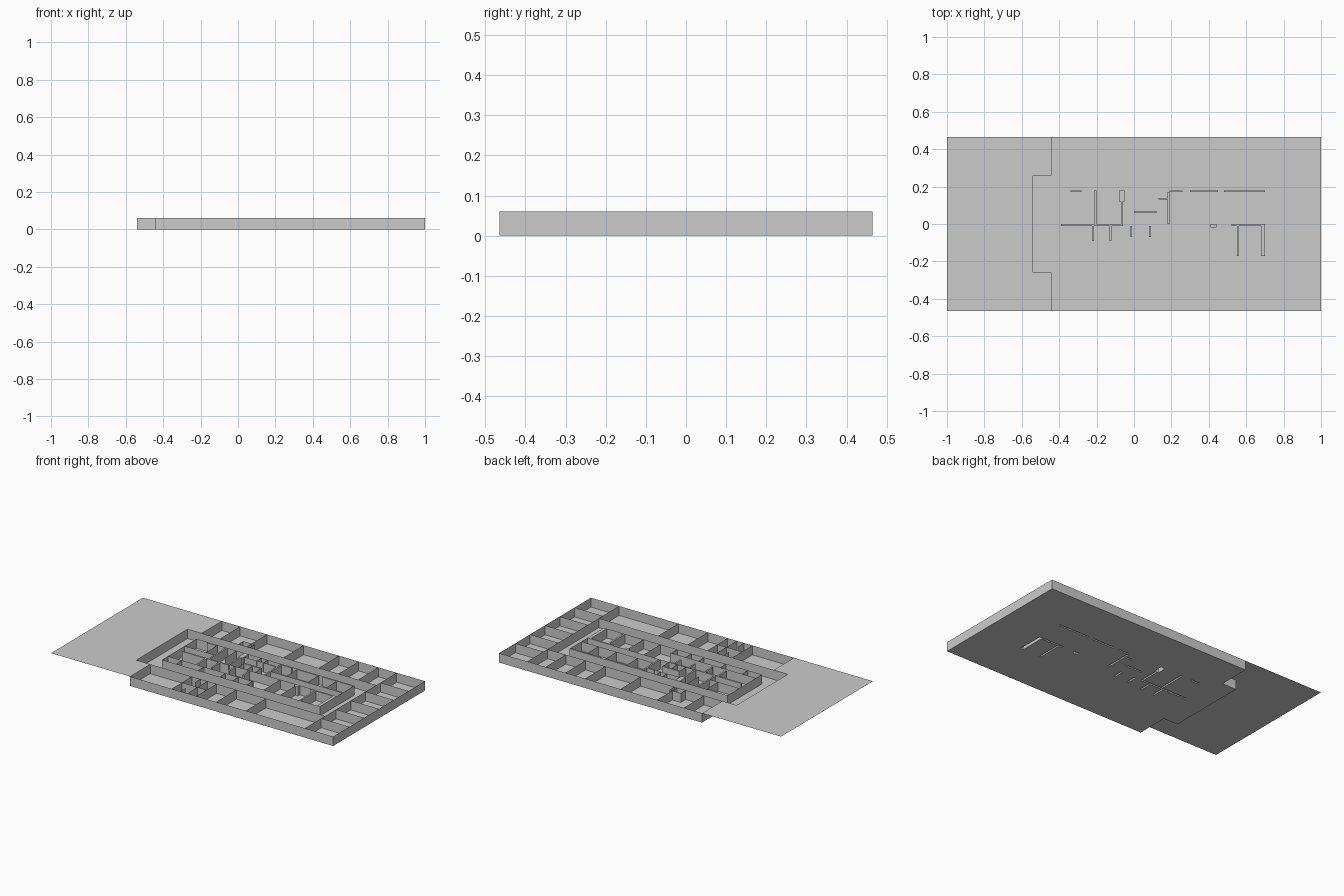
import bpy, bmesh

if "Cube" in bpy.data.objects:
    bpy.data.objects.remove(bpy.data.objects["Cube"])

H, D, E, N = 0.06, 0.465, -0.44, -0.54   # wall height, half depth, slab edge, notch edge
R, I = 0.26, 0.18                        # half widths of ring and inner block

grey = bpy.data.materials.new("plain grey")
grey.use_nodes = True
grey.diffuse_color = (0.6, 0.6, 0.6, 1)
grey.node_tree.nodes["Principled BSDF"].inputs["Base Color"].default_value = grey.diffuse_color


def finish(name, bm):
    me = bpy.data.meshes.new(name)
    bm.to_mesh(me)
    bm.free()
    me.materials.append(grey)
    ob = bpy.data.objects.new(name, me)
    bpy.context.collection.objects.link(ob)
    return ob


def quad(bm, pts):
    bm.faces.new([bm.verts.new(p) for p in pts])


def wall(bm, x0, y0, x1, y1):
    quad(bm, [(x0, y0, 0), (x1, y1, 0), (x1, y1, H), (x0, y0, H)])


def path(bm, pts):
    for a, b in zip(pts, pts[1:]):
        wall(bm, *a, *b)


def slab(name, z, outer, holes):
    """Flat sheet over the outer rectangles, leaving the holes open."""
    rects = outer + holes
    xs = sorted({v for r in rects for v in (r[0], r[2])})
    ys = sorted({v for r in rects for v in (r[1], r[3])})
    inside = lambda x, y, rs: any(a < x < c and b < y < d for a, b, c, d in rs)
    bm = bmesh.new()
    for x0, x1 in zip(xs, xs[1:]):
        for y0, y1 in zip(ys, ys[1:]):
            cx, cy = (x0 + x1) / 2, (y0 + y1) / 2
            if inside(cx, cy, outer) and not inside(cx, cy, holes):
                quad(bm, [(x0, y0, z), (x1, y0, z), (x1, y1, z), (x0, y1, z)])
    bmesh.ops.remove_doubles(bm, verts=bm.verts, dist=1e-5)
    bmesh.ops.dissolve_limit(bm, angle_limit=0.01, verts=bm.verts, edges=bm.edges)
    return finish(name, bm)


# Thick walls, hollow and open below: x0, y0, x1, y1
thick = [
    (0.19, 0.17, 0.26, I), (0.3, 0.17, 0.45, I), (0.48, 0.17, 0.7, I),
    (0.68, -0.17, 0.7, 0), (0.52, -0.01, 0.68, 0), (0.55, -0.17, 0.56, -0.01),
    (0.41, -0.02, 0.44, 0), (-0.39, -0.01, -0.06, 0), (-0.08, 0.12, -0.05, I),
    (-0.07, 0, -0.06, 0.12), (-0.21, 0, -0.2, I), (-0.34, 0.17, -0.28, I),
    (-0.225, -0.09, -0.215, -0.01), (-0.13, -0.09, -0.12, -0.01),
    (-0.02, -0.07, -0.01, -0.01), (0.08, -0.07, 0.09, -0.01),
    (0.18, 0, 0.19, 0.17), (0, 0.06, 0.12, 0.07), (0.13, 0.13, 0.18, 0.14),
]

# Basement floor with its side notch, and the upper ground sheet beside it
slab("basement_floor", 0, [(E, -D, 1, D), (N, -R, E, R)], thick)
slab("upper_ground", H, [(-1, -D, E, D)], [(N, -R, E, R)])

bm = bmesh.new()
for x0, y0, x1, y1 in thick:
    path(bm, [(x0, y0), (x1, y0), (x1, y1), (x0, y1), (x0, y0)])
    quad(bm, [(x0, y0, H), (x1, y0, H), (x1, y1, H), (x0, y1, H)])
finish("thick_inner_walls", bm)

# Outer shell
bm = bmesh.new()
path(bm, [(E, -D), (1, -D), (1, D), (E, D), (E, R), (N, R), (N, -R), (E, -R), (E, -D)])
finish("outer_walls", bm)

# Ring corridor walls and the cross wall near the far end
bm = bmesh.new()
for s in (-1, 1):
    wall(bm, E, s * R, 0.8, s * R)
wall(bm, 0.8, -D, 0.8, D)
finish("corridor_walls", bm)

# Rooms along the back, front and end
bm = bmesh.new()
for x in (-0.31, -0.12, 0.14, 0.39, 0.53, 0.67):
    wall(bm, x, R, x, D)
for x in (-0.145, -0.035, 0.03, 0.17, 0.38):
    wall(bm, x, -D, x, -R)
for y in (-0.41, -R):
    wall(bm, -0.085, y, -0.085, y - 0.055)
wall(bm, -0.145, -0.36, 0.03, -0.36)
wall(bm, -0.18, 0.31, -0.1, 0.31)
for x in (-0.18, -0.1):
    wall(bm, x, R, x, 0.31)
for y in (-0.3, -0.15, 0, 0.15, 0.3):
    wall(bm, 0.8, y, 1, y)
finish("outer_room_walls", bm)

# Inner block shell
bm = bmesh.new()
path(bm, [(-0.42, -0.17), (0.7, -0.17), (0.7, I), (-0.42, I), (-0.42, -0.17)])
finish("inner_block_shell", bm)

# Partitions of the inner block
bm = bmesh.new()
for x in (-0.32, -0.165, -0.01, 0.08, 0.18, 0.3, 0.42):
    wall(bm, x, -0.17, x, -0.11 if x < 0.2 else 0)
for x in (-0.27, -0.135, 0.04, 0.085, 0.3, 0.45, 0.58):
    wall(bm, x, 0.06 if x < 0 or x > 0.2 else 0.13, x, I)
for x in (0, 0.06, 0.12):
    wall(bm, x, 0, x, 0.06)
wall(bm, -0.42, -0.11, 0.19, -0.11)
wall(bm, -0.06, 0, 0.52, 0)
wall(bm, -0.05, 0.135, 0.13, 0.135)
wall(bm, -0.42, 0.06, -0.21, 0.06)
wall(bm, 0.19, 0.06, 0.7, 0.06)
finish("inner_partitions", bm)
